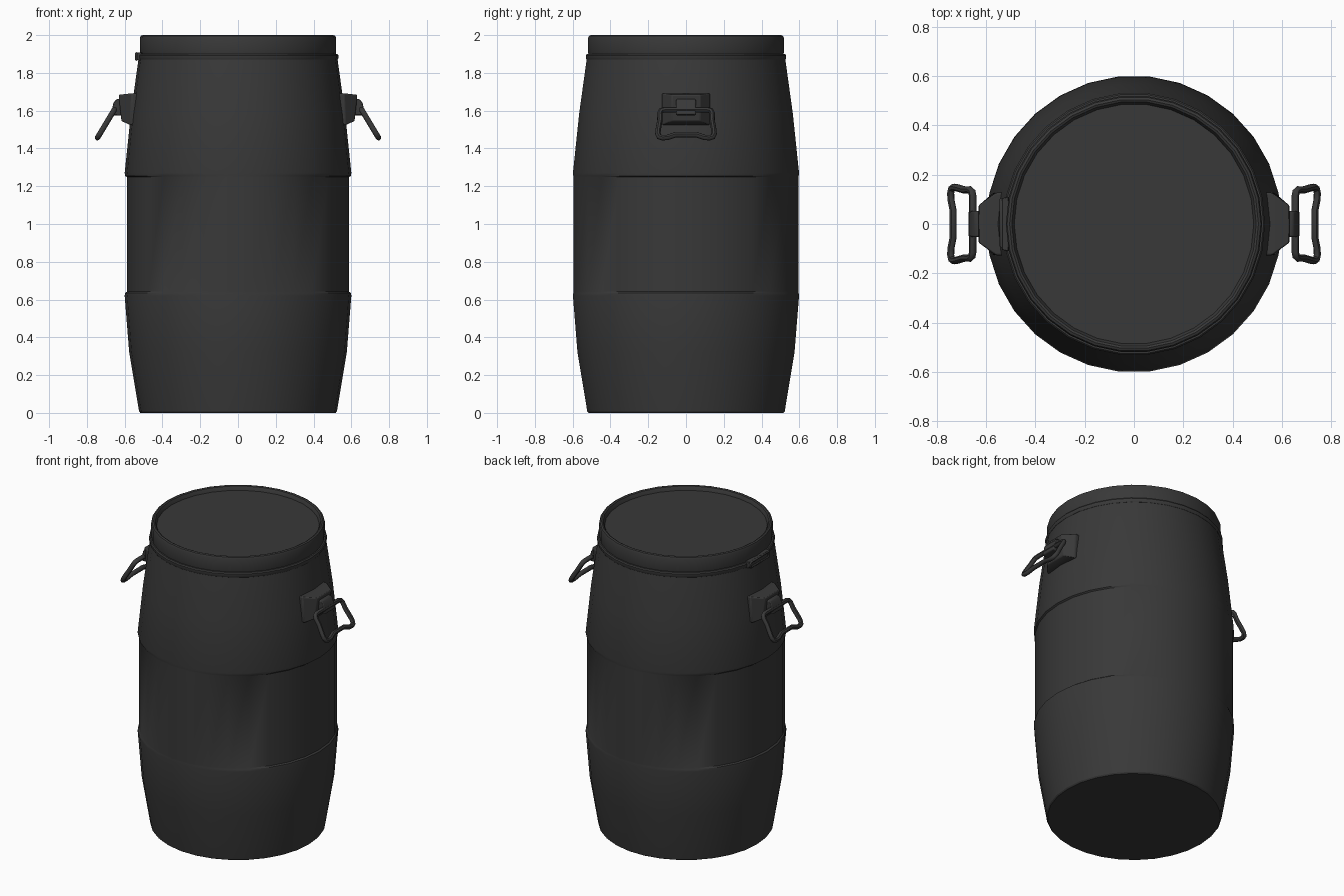
import bpy, bmesh, math

if "Cube" in bpy.data.objects:
    bpy.data.objects.remove(bpy.data.objects["Cube"])

SEG = 30
mat = bpy.data.materials.new("dark_plastic")
mat.diffuse_color = (0.04, 0.04, 0.04, 1)
mat.use_nodes = True
mat.node_tree.nodes["Principled BSDF"].inputs["Base Color"].default_value = mat.diffuse_color


def finish(obj, angle=30):
    obj.data.materials.append(mat)
    bpy.ops.object.select_all(action='DESELECT')
    obj.select_set(True)
    bpy.context.view_layer.objects.active = obj
    bpy.ops.object.shade_smooth_by_angle(angle=math.radians(angle))


def from_bmesh(name, bm):
    bmesh.ops.recalc_face_normals(bm, faces=bm.faces[:])
    me = bpy.data.meshes.new(name)
    bm.to_mesh(me)
    bm.free()
    obj = bpy.data.objects.new(name, me)
    bpy.context.collection.objects.link(obj)
    return obj


def lathe(name, profile):
    """Revolve (radius_x, radius_y, z) rings and cap both ends."""
    bm = bmesh.new()
    rings = [[bm.verts.new((rx * math.cos(i * math.tau / SEG),
                            ry * math.sin(i * math.tau / SEG), z))
              for i in range(SEG)] for rx, ry, z in profile]
    for a, b in zip(rings, rings[1:]):
        for i in range(SEG):
            j = (i + 1) % SEG
            bm.faces.new((a[i], a[j], b[j], b[i]))
    bm.faces.new(rings[0][::-1])
    bm.faces.new(rings[-1])
    obj = from_bmesh(name, bm)
    finish(obj)
    return obj


def loft(name, sections, side, bevel=0.006):
    """Join rectangles given as (x, half_y, z_low, z_high, x_shift_low)."""
    bm = bmesh.new()
    rings = []
    for x, hy, z0, z1, dx in sections:
        rings.append([bm.verts.new((side * px, y, z)) for px, y, z in
                      ((x + dx, -hy, z0), (x + dx, hy, z0), (x, hy, z1), (x, -hy, z1))])
    for a, b in zip(rings, rings[1:]):
        for i in range(4):
            j = (i + 1) % 4
            bm.faces.new((a[i], a[j], b[j], b[i]))
    bm.faces.new(rings[0])
    bm.faces.new(rings[-1])
    obj = from_bmesh(name, bm)
    mod = obj.modifiers.new("bevel", 'BEVEL')
    mod.width = bevel
    mod.segments = 2
    finish(obj)
    return obj


def rod(name, points, radius, cyclic=True):
    cu = bpy.data.curves.new(name, 'CURVE')
    cu.dimensions = '3D'
    cu.bevel_depth = radius
    cu.bevel_resolution = 2
    cu.use_fill_caps = True
    sp = cu.splines.new('POLY')
    sp.points.add(len(points) - 1)
    for p, co in zip(sp.points, points):
        p.co = (*co, 1)
    sp.use_cyclic_u = cyclic
    obj = bpy.data.objects.new(name, cu)
    bpy.context.collection.objects.link(obj)
    bpy.ops.object.select_all(action='DESELECT')
    obj.select_set(True)
    bpy.context.view_layer.objects.active = obj
    bpy.ops.object.convert(target='MESH')
    finish(bpy.context.object, 45)


# Barrel body with a slightly recessed middle section
both = lambda r, z: (r, r * 1.003, z)
lathe("barrel_body", [
    both(0.517, 0), both(0.524, 0.008), both(0.576, 0.32), both(0.6, 0.62),
    both(0.598, 0.635), (0.588, 0.6, 0.642), (0.588, 0.6, 1.248),
    both(0.598, 1.255), both(0.6, 1.27), both(0.567, 1.585),
    both(0.528, 1.865), both(0.524, 1.885), both(0.50, 1.895)])

# Clamp ring below the lid
lathe("clamp_ring", [both(r, z) for r, z in (
    (0.50, 1.868), (0.528, 1.87), (0.532, 1.878), (0.532, 1.893),
    (0.526, 1.9), (0.50, 1.902))])

# Lid with raised rim and recessed centre
lathe("lid", [both(r, z) for r, z in (
    (0.50, 1.898), (0.518, 1.9), (0.52, 1.91), (0.52, 1.985), (0.515, 1.996),
    (0.505, 2.0), (0.496, 1.996), (0.49, 1.985), (0.486, 1.972))])

# Clamp latch above the left handle
loft("latch_plate", [(0.51, 0.11, 1.865, 1.91, 0), (0.536, 0.105, 1.868, 1.907, 0)], -1, 0.003)
rod("latch_lever", [(-0.538, y, z) for y, z in
    ((-0.09, 1.87), (0.09, 1.87), (0.1, 1.88), (0.1, 1.895), (0.09, 1.903),
     (-0.09, 1.903))], 0.007)

# Handle outline for one half: (y, z) from top centre to bottom centre
half = [(0.115, 1.605), (0.132, 1.6), (0.139, 1.585), (0.138, 1.55), (0.147, 1.5),
        (0.149, 1.478), (0.142, 1.462), (0.125, 1.457), (0.1, 1.458), (0.055, 1.473)]
outline = half + [(-y, z) for y, z in reversed(half)]

for side, label in ((-1, "left"), (1, "right")):
    # Tapered bracket moulded on the wall
    loft(label + "_handle_bracket", [
        (0.52, 0.127, 1.525, 1.692, 0.02), (0.56, 0.127, 1.525, 1.692, 0.012),
        (0.632, 0.075, 1.545, 1.684, -0.015)], side)
    # Knuckle gripping the handle bar
    loft(label + "_handle_knuckle", [
        (0.6, 0.052, 1.575, 1.665, 0), (0.645, 0.052, 1.575, 1.66, 0.01),
        (0.66, 0.052, 1.58, 1.64, 0.013)], side)
    # Swinging loop handle
    rod(label + "_handle_loop",
        [(side * (0.655 + (1.605 - z) * 0.6), y, z) for y, z in outline], 0.015)
